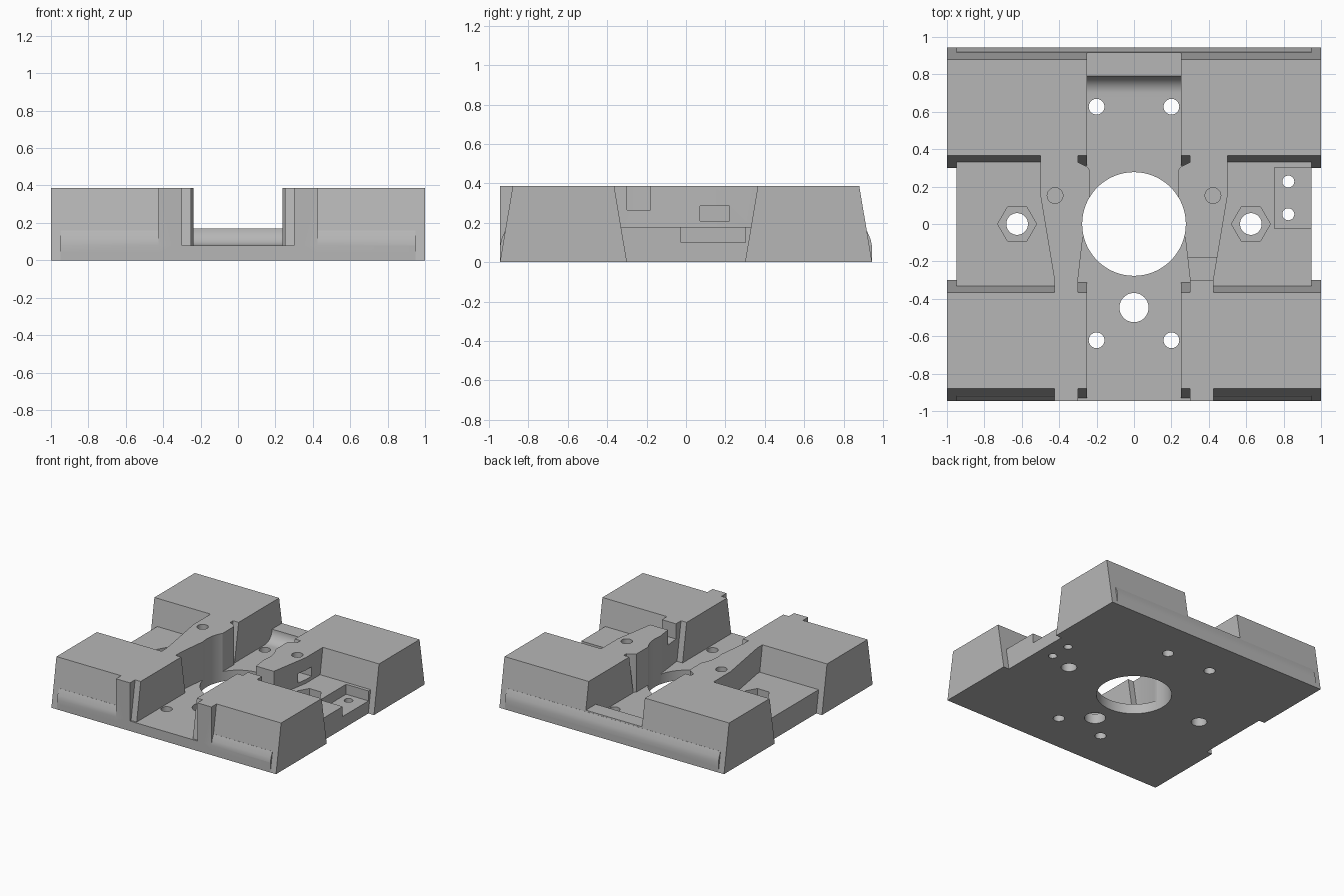
import bpy, bmesh, math
from mathutils import Vector

cube = bpy.data.objects.get("Cube")
if cube:
    bpy.data.objects.remove(cube)

grey = bpy.data.materials.new("plain grey")
grey.use_nodes = True
COLOR = (0.47, 0.47, 0.47, 1)
grey.diffuse_color = COLOR
grey.node_tree.nodes["Principled BSDF"].inputs["Base Color"].default_value = COLOR

TOP, FLOOR, SHELF = 0.387, 0.08, 0.18


def prism(name, outline, lo, hi, axis="z"):
    """Extrude a flat outline: (x, y) along z, or (y, z) along x."""
    bm = bmesh.new()
    place = (lambda a, b: (a, b, lo)) if axis == "z" else (lambda a, b: (lo, a, b))
    face = bm.faces.new([bm.verts.new(place(a, b)) for a, b in outline])
    grown = bmesh.ops.extrude_face_region(bm, geom=[face])["geom"]
    step = Vector((0, 0, hi - lo)) if axis == "z" else Vector((hi - lo, 0, 0))
    bmesh.ops.translate(bm, vec=step, verts=[g for g in grown if isinstance(g, bmesh.types.BMVert)])
    bmesh.ops.recalc_face_normals(bm, faces=bm.faces)
    mesh = bpy.data.meshes.new(name)
    bm.to_mesh(mesh)
    bm.free()
    mesh.materials.append(grey)
    obj = bpy.data.objects.new(name, mesh)
    bpy.context.collection.objects.link(obj)
    return obj


def box(name, x0, x1, y0, y1, z0, z1):
    return prism(name, [(x0, y0), (x1, y0), (x1, y1), (x0, y1)], z0, z1)


def round_bar(name, x, y, r, z0=-0.1, z1=0.6, sides=48):
    ring = [(x + r * math.cos(math.tau * i / sides), y + r * math.sin(math.tau * i / sides))
            for i in range(sides)]
    return prism(name, ring, z0, z1)


def combine(part, operation):
    """Apply one boolean to the body and discard the helper part."""
    mod = body.modifiers.new("combine", "BOOLEAN")
    mod.operation, mod.object, mod.solver = operation, part, "EXACT"
    bpy.context.view_layer.objects.active = body
    bpy.ops.object.modifier_apply(modifier=mod.name)
    bpy.data.objects.remove(part)


def add(part):
    combine(part, "UNION")


def cut(part):
    combine(part, "DIFFERENCE")


def mirrored(points, s):
    return [(s * x, y) for x, y in points]


# Base plate and raised blocks with sloped ends
body = box("machined_base", -0.95, 0.95, -0.945, 0.945, 0, FLOOR)
block = [(0.3, 0), (0.945, 0), (0.88, TOP), (0.365, TOP)]
swell = [(0.945, 0.04), (0.945, 0.08), (0.938, 0.115), (0.919, 0.16), (0.85, 0.16), (0.85, 0.04)]
add(prism("back_block", block, -1, 1, "x"))
add(prism("back_swell", swell, -0.95, 0.95, "x"))
for s in (-1, 1):
    add(prism("front_block", mirrored(block, -1), s * 0.25, s, "x"))
    add(prism("front_swell", mirrored(swell, -1), s * 0.35, s * 0.95, "x"))
    add(box("front_post", s * 0.3, s * 0.425, -0.945, -0.8, 0, TOP))
    add(box("side_shelf", s * 0.4, s * 0.95, -0.36, 0.36, 0, SHELF))

# Central channel, ending at the back in a curved step
arc = [(0.7 + 0.09 * math.sin(a * math.pi / 24), 0.17 - 0.09 * math.cos(a * math.pi / 24))
       for a in range(13)]
cut(prism("channel_cutter", [(-1.1, FLOOR)] + arc + [(1.1, 0.17), (1.1, 0.6), (-1.1, 0.6)],
          -0.25, 0.25, "x"))

# Tapered walls joining the front and back blocks
wall = [(0.3, 0.4), (0.3, 0.33), (0.25, 0.305), (0.237, 0.29), (0.237, 0.12), (0.277, -0.1),
        (0.3, -0.3), (0.3, -0.4), (0.425, -0.4), (0.425, -0.3), (0.5, 0.15), (0.5, 0.4)]
for s in (-1, 1):
    add(prism("side_wall", mirrored(wall, s), 0, TOP))

# Through holes
cut(round_bar("bore_cutter", 0, 0, 0.277, sides=96))
cut(round_bar("front_hole_cutter", 0, -0.447, 0.078))
for s in (-1, 1):
    for y in (-0.622, 0.627):
        cut(round_bar("screw_hole_cutter", s * 0.2, y, 0.042))
    # Hexagonal nut seats and blind pin holes in the walls
    cut(round_bar("nut_seat_cutter", s * 0.625, 0, 0.104, 0.09, 0.6, 6))
    cut(round_bar("bolt_hole_cutter", s * 0.625, 0, 0.058))
    cut(round_bar("pin_hole_cutter", s * 0.422, 0.152, 0.042, 0.22, 0.6))

# Features on the left side only: shelf pocket, wall window, wall notch
cut(box("pocket_cutter", 0.75, 1.1, -0.025, 0.303, 0.1, 0.3))
for y in (0.052, 0.227):
    cut(round_bar("pocket_hole_cutter", 0.825, y, 0.032))
cut(box("window_cutter", 0.36, 0.6, 0.07, 0.222, 0.21, 0.285))
cut(box("notch_cutter", 0.2, 0.6, -0.3, -0.18, 0.265, 0.6))

bpy.ops.object.select_all(action="DESELECT")
body.select_set(True)
bpy.context.view_layer.objects.active = body
bpy.ops.object.shade_smooth_by_angle(angle=math.radians(30))
